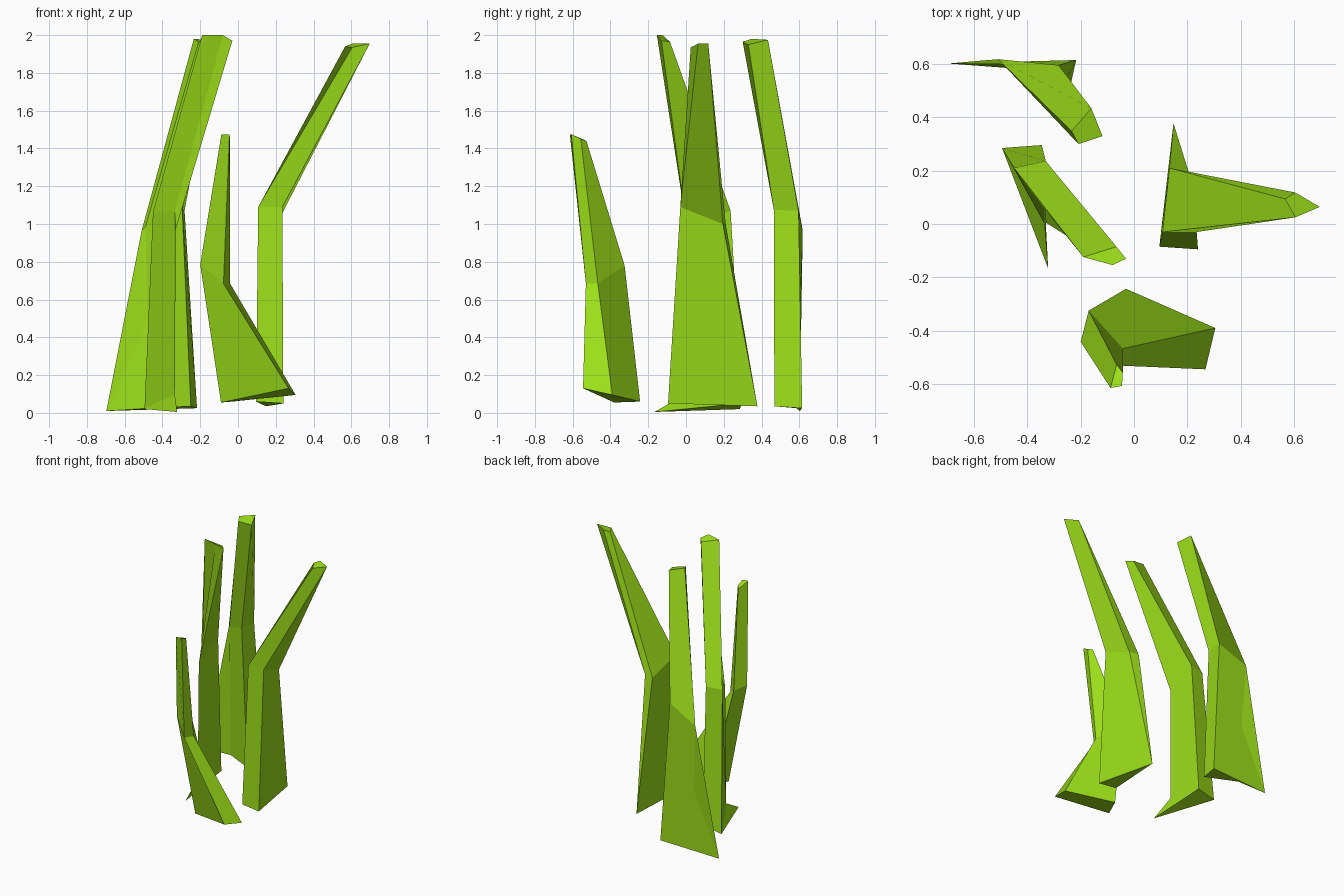
import bpy, bmesh

green = bpy.data.materials.new("leaf_green")
green.diffuse_color = (0.33, 0.73, 0.01, 1)


def blade(name, base, bend, tip, spur=None):
    """Four-sided bent blade through three rings; a three-point base shares its last point.
    An optional spur point pulls the underside out into a pointed foot."""
    bm = bmesh.new()
    low = [bm.verts.new(p) for p in base]
    rings = [[low[min(i, len(low) - 1)] for i in range(4)]]
    rings += [[bm.verts.new(p) for p in ring] for ring in (bend, tip)]
    for a, b in zip(rings, rings[1:]):
        for i in range(4):
            j = (i + 1) % 4
            # start each quad at a[j] so that it folds along a[j]-b[i]
            corners = [a[i], b[j], b[i]] if a[i] is a[j] else [a[j], b[j], b[i], a[i]]
            bm.faces.new(corners)
    if spur:
        point = bm.verts.new(spur)
        for i in range(len(low)):
            bm.faces.new((low[i], low[i - 1], point))
    else:
        bm.faces.new(low[::-1])
    bm.faces.new(rings[-1])
    bmesh.ops.recalc_face_normals(bm, faces=bm.faces[:])
    mesh = bpy.data.meshes.new(name)
    bm.to_mesh(mesh)
    bm.free()
    mesh.materials.append(green)
    bpy.context.collection.objects.link(bpy.data.objects.new(name, mesh))


# Right blade, leaning outwards
blade("right_blade",
      [(0.095, -0.085, 0.06), (0.24, -0.095, 0.05), (0.148, 0.378, 0.035)],
      [(0.107, -0.03, 1.09), (0.235, -0.03, 1.09), (0.205, 0.195, 1.0), (0.133, 0.21, 1.0)],
      [(0.605, 0.025, 1.935), (0.697, 0.064, 1.955), (0.605, 0.118, 1.955), (0.567, 0.094, 1.94)])

# Left blade, leaning inwards, with a pointed foot
blade("left_blade",
      [(-0.346, 0.296, 0.05), (-0.495, 0.285, 0.02), (-0.335, 0.0, 0.1)],
      [(-0.331, 0.236, 1.07), (-0.45, 0.21, 1.065), (-0.335, 0.056, 1.065), (-0.33, 0.005, 0.97)],
      [(-0.066, -0.085, 1.965), (-0.19, -0.124, 2.0), (-0.08, -0.154, 2.0), (-0.03, -0.13, 1.97)],
      spur=(-0.322, -0.167, 0.005))

# Back blade, leaning towards the middle
blade("back_blade",
      [(-0.25, 0.468, 0.035), (-0.217, 0.615, 0.025), (-0.697, 0.602, 0.01), (-0.47, 0.585, 0.025)],
      [(-0.295, 0.465, 1.075), (-0.283, 0.596, 1.07), (-0.51, 0.618, 0.965), (-0.49, 0.597, 0.985)],
      [(-0.118, 0.33, 1.95), (-0.16, 0.434, 1.975), (-0.234, 0.348, 1.98), (-0.208, 0.3, 1.965)])

# Short front blade with a spread foot
blade("front_blade",
      [(-0.03, -0.243, 0.06), (-0.09, -0.38, 0.055), (0.268, -0.545, 0.13), (0.305, -0.39, 0.095)],
      [(-0.17, -0.325, 0.78), (-0.2, -0.442, 0.785), (-0.077, -0.53, 0.685), (-0.042, -0.467, 0.685)],
      [(-0.065, -0.527, 1.44), (-0.088, -0.615, 1.475), (-0.045, -0.607, 1.475), (-0.042, -0.557, 1.45)])
